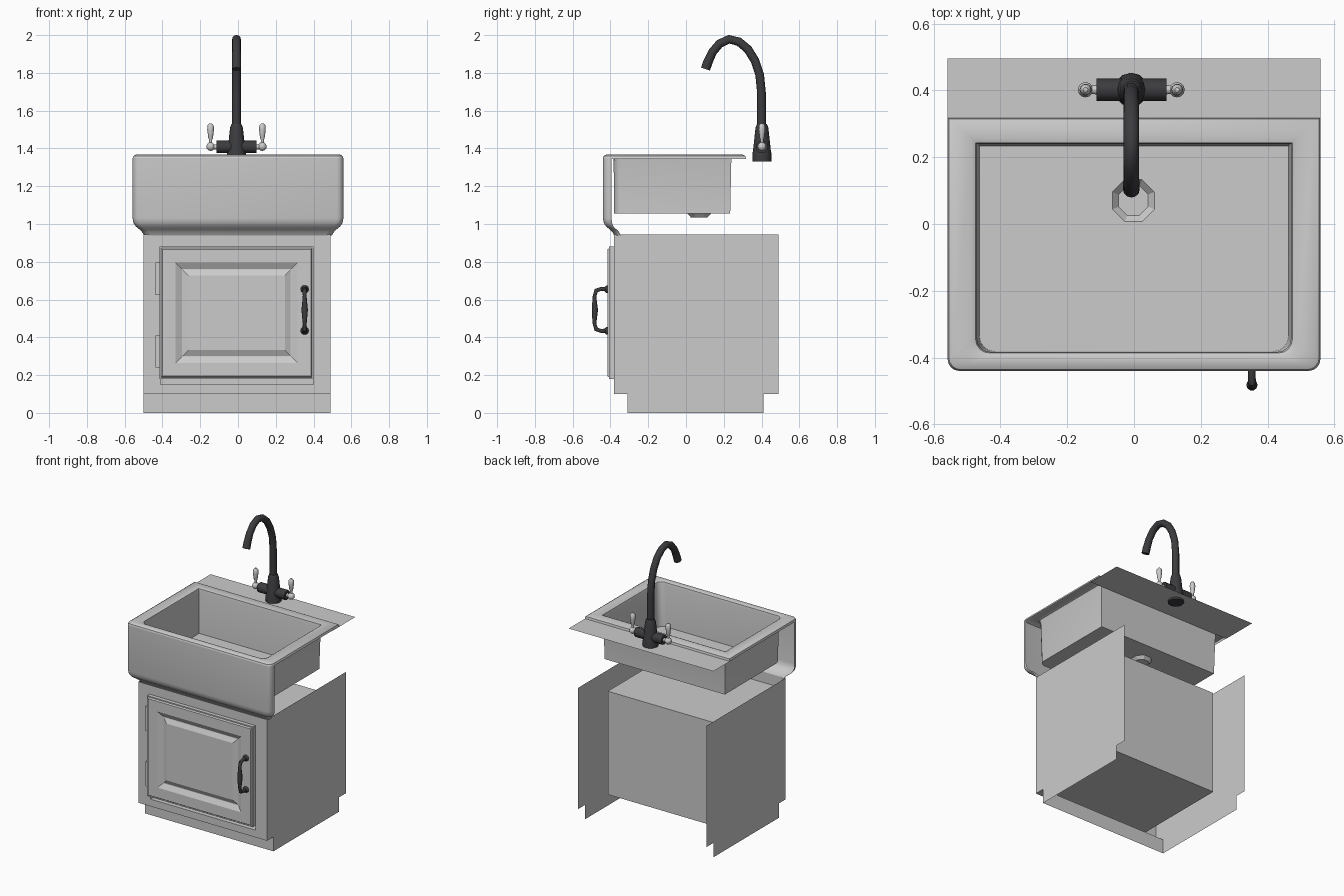
import bpy, bmesh, math
from mathutils import Vector

if "Cube" in bpy.data.objects:
    bpy.data.objects.remove(bpy.data.objects["Cube"])

dark = bpy.data.materials.new("dark_metal")
dark.diffuse_color = (0.045, 0.045, 0.05, 1)
dark.use_nodes = True
dark.node_tree.nodes["Principled BSDF"].inputs["Base Color"].default_value = dark.diffuse_color


def finish(bm, name, mat=None, smooth=None):
    bmesh.ops.recalc_face_normals(bm, faces=bm.faces)
    me = bpy.data.meshes.new(name)
    bm.to_mesh(me)
    bm.free()
    ob = bpy.data.objects.new(name, me)
    bpy.context.collection.objects.link(ob)
    if mat:
        me.materials.append(mat)
    if smooth:
        bpy.ops.object.select_all(action='DESELECT')
        ob.select_set(True)
        bpy.context.view_layer.objects.active = ob
        bpy.ops.object.shade_smooth_by_angle(angle=math.radians(smooth))
    return ob


def skin(bm, loops, closed=True):
    """Join successive loops of points with quads; returns vertex rings."""
    rings = [[bm.verts.new(p) for p in lp] for lp in loops]
    n = len(rings[0])
    for a, b in zip(rings, rings[1:]):
        for i in range(n if closed else n - 1):
            j = (i + 1) % n
            bm.faces.new((a[i], a[j], b[j], b[i]))
    return rings


def ring_edges(bm, ring):
    out = []
    for i, v in enumerate(ring):
        w = ring[(i + 1) % len(ring)]
        out.append(bm.edges.get((v, w)) or bm.edges.new((v, w)))
    return out


def tube(name, pts, radii, sides=12, mat=None, smooth=40):
    pts = [Vector(p) for p in pts]
    loops = []
    for i, p in enumerate(pts):
        t = (pts[min(i + 1, len(pts) - 1)] - pts[max(i - 1, 0)]).normalized()
        u = Vector((0, 1, 0)) if abs(t.x) > 0.9 else Vector((1, 0, 0))
        u = (u - t * u.dot(t)).normalized()
        v = t.cross(u)
        loops.append([p + radii[i] * (u * math.cos(a) + v * math.sin(a))
                      for a in (2 * math.pi * k / sides for k in range(sides))])
    bm = bmesh.new()
    rings = skin(bm, loops)
    bm.faces.new(rings[0])
    bm.faces.new(rings[-1])
    return finish(bm, name, mat, smooth)


def sheet(name, faces):
    bm = bmesh.new()
    for f in faces:
        bm.faces.new([bm.verts.new(p) for p in f])
    bmesh.ops.remove_doubles(bm, verts=bm.verts, dist=1e-4)
    return finish(bm, name)


def rect(x0, x1, z0, z1, y):
    return [(x0, y, z0), (x1, y, z0), (x1, y, z1), (x0, y, z1)]


def u_path(hx, yf, yb, r, z):
    """Back right, rounded front corners, back left."""
    pts = [(hx, yb, z)]
    for k in range(5):
        a = -math.pi / 2 * k / 4
        pts.append((hx - r + r * math.cos(a), yf + r + r * math.sin(a), z))
    return pts + [(-x, y, z) for x, y, z in reversed(pts)]


# cabinet side panels with toe notches front and back
X0, X1 = -0.5, 0.49
prof = [(-.31, 0), (.41, 0), (.41, .1), (.49, .1), (.49, .945), (-.38, .945), (-.38, .1), (-.31, .1)]
for name, x in (("left_side_panel", X0), ("right_side_panel", X1)):
    sheet(name, [[(x, y, z) for y, z in prof]])

# toe kick and the overhang above it
sheet("toe_kick", [rect(X0, X1, 0, .1, -.31),
                   [(X0, -.38, .1), (X1, -.38, .1), (X1, -.31, .1), (X0, -.31, .1)]])

# face frame with an open-fronted compartment behind the door
bm = bmesh.new()
rings = skin(bm, [rect(X0, X1, .1, .945, -.38), rect(-.41, .40, .15, .87, -.38),
                  rect(-.41, .40, .15, .87, .29)])
bm.faces.new(rings[-1])
finish(bm, "face_frame_and_compartment")

# raised-panel door: concentric rectangles (inset, y)
steps = [(0, -.381), (0, -.407), (.008, -.407), (.014, -.416), (.085, -.416),
         (.118, -.398), (.122, -.398), (.152, -.413)]
bm = bmesh.new()
rings = skin(bm, [rect(-.415 + i, .40 - i, .18 + i, .88 - i, y) for i, y in steps])
bm.faces.new(rings[0])
bm.faces.new(rings[-1])
finish(bm, "door")

# hinges
for name, z in (("lower_hinge", .325), ("upper_hinge", .71)):
    bm = bmesh.new()
    bmesh.ops.create_cube(bm, size=1)
    for v in bm.verts:
        v.co = Vector((-.425 + v.co.x * .025, -.388 + v.co.y * .016, z + v.co.z * .17))
    finish(bm, name)

# door pull with end knobs
tube("door_pull", [(.353, y, z) for y, z in
                   [(-.415, .655), (-.45, .656), (-.475, .648), (-.484, .62), (-.484, .585), (-.482, .545),
                    (-.484, .50), (-.484, .47), (-.475, .442), (-.45, .434), (-.415, .435)]],
     [.013, .011, .012, .010, .013, .017, .013, .010, .012, .011, .013], 10, dark)
for name, z in (("pull_foot_top", .655), ("pull_foot_bottom", .435)):
    tube(name, [(.353, -.414, z), (.353, -.422, z), (.353, -.43, z)], [.022, .021, .013], 10, dark)

# sink apron
levels = [(0, 1.35), (0, 1.03), (.005, 1.005), (.017, .987), (.036, .972), (.05, .958), (.06, .94)]
bm = bmesh.new()
skin(bm, [u_path(.558 - o, -.44 + o, -.394 + o * .55, .035, z) for o, z in levels], closed=False)
finish(bm, "sink_apron", smooth=50)

# sink rim and basin: half width, front y, back y, corner radius, z
levels = [(.558, -.44, .318, .035, 1.345), (.554, -.436, .315, .035, 1.36), (.54, -.422, .30, .035, 1.368),
          (.487, -.397, .257, .04, 1.368), (.474, -.386, .243, .04, 1.362), (.47, -.383, .24, .04, 1.345),
          (.463, -.381, .234, .045, 1.056)]
bm = bmesh.new()
rings = skin(bm, [u_path(*l) for l in levels])


def octagon(r, z):
    return [(-.002 + r * math.cos(a), .07 + r * math.sin(a), z)
            for a in (math.pi / 4 * (k + .5) for k in range(8))]


hole = [bm.verts.new(p) for p in octagon(.068, 1.056)]
bmesh.ops.triangle_fill(bm, use_beauty=True,
                        edges=ring_edges(bm, rings[-1]) + ring_edges(bm, hole))
finish(bm, "sink_rim_and_basin", smooth=40)

# drain funnel
bm = bmesh.new()
rings = skin(bm, [octagon(.068, 1.056), octagon(.048, 1.035)])
bm.faces.new(rings[-1])
finish(bm, "drain")

# rear deck
sheet("rear_deck", [[(-.558, .24, 1.343), (.558, .24, 1.343), (.558, .495, 1.343), (-.558, .495, 1.343)]])

# faucet body, spout and cross bar
FX, FY = -.008, .402
tube("faucet_body", [(FX, FY, z) for z in (1.33, 1.375, 1.39, 1.51, 1.53)],
     [.051, .05, .047, .034, .026], 12, dark)
tube("faucet_spout", [(FX, y, z) for y, z in
                      [(.4, 1.51), (.4, 1.69), (.39, 1.79), (.365, 1.865), (.328, 1.925), (.28, 1.965),
                       (.228, 1.978), (.178, 1.955), (.14, 1.91), (.115, 1.855), (.103, 1.82)]],
     [.023] * 9 + [.025, .025], 12, dark)
tube("faucet_cross_bar", [(FX - .105, FY, 1.408), (FX + .105, FY, 1.408)], [.033, .033], 12, dark)

# tap handles: connector, ball and lever on each side
for side, s in (("left", -1), ("right", 1)):
    hx = FX + s * .137
    tube(side + "_tap_stem", [(FX + s * .10, FY, 1.408), (hx, FY, 1.408)], [.014, .012], 10)
    angles = [math.pi * k / 6 for k in range(7)]
    tube(side + "_tap_ball", [(hx, FY, 1.41 - .023 * math.cos(a)) for a in angles],
         [max(.023 * math.sin(a), .002) for a in angles], 12)
    tube(side + "_tap_lever", [(hx, FY, z) for z in (1.425, 1.445, 1.455, 1.50, 1.522, 1.532)],
         [.009, .008, .012, .018, .016, .007], 10)
